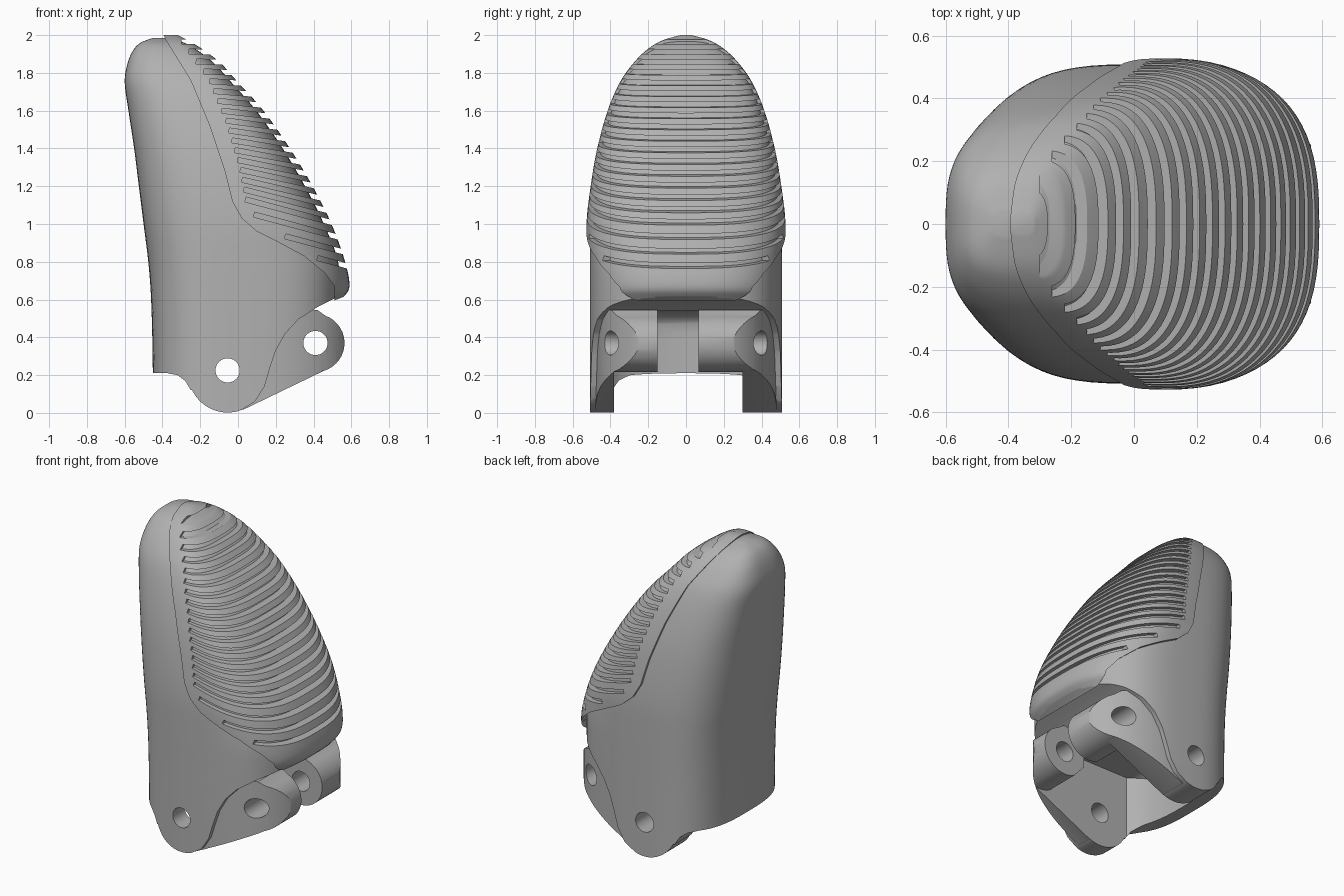
import bpy, bmesh, math
from mathutils import Vector

cube = bpy.data.objects.get("Cube")
if cube:
    bpy.data.objects.remove(cube, do_unlink=True)

grey = bpy.data.materials.new("plain grey")
grey.use_nodes = True
colour = (0.44, 0.44, 0.44, 1)
grey.diffuse_color = colour
grey.node_tree.nodes["Principled BSDF"].inputs["Base Color"].default_value = colour


def finish(name, bm):
    bmesh.ops.recalc_face_normals(bm, faces=bm.faces)
    mesh = bpy.data.meshes.new(name)
    bm.to_mesh(mesh)
    bm.free()
    mesh.materials.append(grey)
    obj = bpy.data.objects.new(name, mesh)
    bpy.context.collection.objects.link(obj)
    return obj


def smooth_rows(rows, steps=5):
    """Catmull-Rom resampling of section rows."""
    rows = [Vector(r) for r in rows]
    padded = [rows[0]] + rows + [rows[-1]]
    out = []
    for a, b, c, d in zip(padded, padded[1:], padded[2:], padded[3:]):
        for i in range(steps):
            t = i / steps
            out.append(b + (c - a) * t / 2 + (a * 2 - b * 5 + c * 4 - d) * t * t / 2
                       + (b * 3 - a - c * 3 + d) * t ** 3 / 2)
    return out + [rows[-1]]


def loft(name, rows, power, sides=80):
    """Stack of rounded sections: height, back, middle, front, half width."""
    bm = bmesh.new()
    rings = []
    for z, back, mid, front, width in smooth_rows(rows):
        ring = []
        for i in range(sides):
            a = math.tau * i / sides
            c, s = math.cos(a), math.sin(a)
            reach = front - mid if c > 0 else mid - back
            x = mid + math.copysign(abs(c) ** (2 / power), c) * reach
            y = math.copysign(abs(s) ** (2 / power), s) * width
            ring.append(bm.verts.new((x, y, z)))
        rings.append(ring)
    for low, high in zip(rings, rings[1:]):
        for i in range(sides):
            j = (i + 1) % sides
            bm.faces.new((low[i], low[j], high[j], high[i]))
    bm.faces.new(rings[0])
    bm.faces.new(rings[-1])
    return finish(name, bm)


def add_prism(bm, points, y0, y1):
    near = [bm.verts.new((x, y0, z)) for x, z in points]
    far = [bm.verts.new((x, y1, z)) for x, z in points]
    bm.faces.new(near)
    bm.faces.new(far)
    for i in range(len(points)):
        j = (i + 1) % len(points)
        bm.faces.new((near[i], near[j], far[j], far[i]))


def prism(name, points, y0=-1, y1=1):
    bm = bmesh.new()
    add_prism(bm, points, y0, y1)
    return finish(name, bm)


def arc(cx, cz, r, start, end, n=20):
    angles = [math.radians(start + (end - start) * i / n) for i in range(n + 1)]
    return [(cx + r * math.cos(a), cz + r * math.sin(a)) for a in angles]


def combine(obj, tool, operation):
    """Apply a boolean and discard the tool."""
    mod = obj.modifiers.new("cut", 'BOOLEAN')
    mod.operation, mod.object, mod.solver = operation, tool, 'EXACT'
    bpy.context.view_layer.update()
    result = bpy.data.meshes.new_from_object(
        obj.evaluated_get(bpy.context.evaluated_depsgraph_get()))
    obj.modifiers.clear()
    obj.data = result
    bpy.data.objects.remove(tool, do_unlink=True)


HINGE, LUG = (-0.055, 0.225), (0.41, 0.37)


def drill(obj):
    for centre in (HINGE, LUG):
        combine(obj, prism("drill", arc(*centre, 0.064, 0, 350, 35)), 'DIFFERENCE')


# Main shell of the fingertip
shell = loft("shell", [
    (-.05, -.45, 0, .53, .508), (.3, -.452, 0, .53, .508), (.6, -.46, 0, .54, .508),
    (.8, -.475, 0, .53, .508), (1, -.5, 0, .455, .505), (1.2, -.525, -.03, .355, .485),
    (1.4, -.55, -.08, .237, .45), (1.6, -.58, -.15, .097, .395), (1.75, -.6, -.22, -.035, .335),
    (1.85, -.585, -.29, -.125, .265), (1.92, -.555, -.34, -.215, .195),
    (1.96, -.515, -.38, -.285, .13), (1.985, -.45, -.4, -.35, .04)], 3)
outline = [(-.8, .21), (-.37, .21), (-.32, .2), (-.28, .17), (-.25, .12)]
outline += arc(-.055, .21, .208, 205, 290) + [
    (.09, .06), (.14, .14), (.17, .24), (.2, .33), (.25, .42), (.32, .495), (.42, .56),
    (.5, .6), (.56, .63), (.8, .63), (.8, 2.2), (-.8, 2.2)]
combine(shell, prism("outline", outline), 'INTERSECT')

# Joint cavity, open below and in front, rounded towards the back
cavity = prism("cavity", [(-.5, -.2), (-.37, .42)] + arc(-.25, .42, .12, 180, 90, 10)
               + [(.9, .54), (.9, -.2)], -.38, .3)
combine(cavity, loft("bowl", [(-.3, -.37, 0, 2, .47), (.8, -.37, 0, 2, .47)], 2.5), 'INTERSECT')
combine(shell, cavity, 'DIFFERENCE')
drill(shell)

# Pivot lugs, recessed from the shell
plate = [(-.05, .004), (.03, .018)] + arc(*LUG, .152, -64, 95) + [(.2, .5), (0, .35)]
barrel = arc(*LUG, .154, -120, 70) + [(.42, .545), (.26, .545), (.26, .32)]
for name, side, plate_in, barrel_in in (("front_lug", -1, -.38, -.15), ("back_lug", 1, .3, .065)):
    lug = prism(name, plate, plate_in, side)
    combine(lug, prism("barrel", barrel, barrel_in, side), 'UNION')
    core = loft("core", [(-.1, -.4, 0, .615, .48), (.7, -.4, 0, .615, .48)], 2.5)
    combine(lug, core, 'INTERSECT')
    drill(lug)

# Gripping pad with a plain rim
pad = loft("grip_pad", [
    (.565, -.4, .1, .51, .47), (.61, -.4, .1, .555, .495), (.67, -.4, .1, .59, .505),
    (.8, -.4, .1, .567, .52), (1, -.4, .08, .495, .527), (1.2, -.4, .04, .395, .505),
    (1.4, -.42, -.02, .275, .47), (1.6, -.45, -.1, .135, .415), (1.75, -.48, -.19, 0, .35),
    (1.85, -.49, -.25, -.09, .28), (1.92, -.48, -.3, -.18, .21),
    (1.97, -.45, -.33, -.26, .13), (2, -.4, -.35, -.32, .03)], 2.7)
seam = [(-.44, 2.1), (-.38, 1.97), (-.25, 1.76), (-.15, 1.52), (-.07, 1.28), (-.03, 1.12),
        (.02, 1.03), (.1, .96), (.22, .9), (.35, .83), (.46, .74), (.51, .67), (.51, .595),
        (.56, .615), (.8, .72), (.8, 2.1)]
combine(pad, prism("seam", seam), 'INTERSECT')

# Slots fan out from the rim, evenly spaced in height, and leave the ridges
rim = [Vector(p) for p in ((.04, 1.13), (.01, 1.3), (-.06, 1.54), (-.16, 1.78), (-.3, 1.965))]
starts = [(Vector(p), -15) for p in ((.42, .82), (.25, .935), (.085, 1.05))]
COUNT = 17
for i in range(COUNT):
    t = i / (COUNT - 1)
    z = rim[0].y + (rim[-1].y - rim[0].y) * t
    low, high = next((a, b) for a, b in zip(rim, rim[1:]) if z <= b.y + 0.001)
    starts.append((low.lerp(high, (z - low.y) / (high.y - low.y)), -15 * (1 - t)))
bm = bmesh.new()
for start, angle in starts:
    a = math.radians(angle)
    along = Vector((math.cos(a), math.sin(a)))
    up = Vector((-along.y, along.x)) * 0.013
    end = start + along
    add_prism(bm, [start - up, end - up, end + up, start + up], -1, 1)
combine(pad, finish("slots", bm), 'DIFFERENCE')

# Smooth shading with crisp edges
for obj in bpy.context.collection.objects:
    if obj.type == 'MESH':
        obj.select_set(True)
        bpy.context.view_layer.objects.active = obj
bpy.ops.object.shade_smooth_by_angle(angle=math.radians(32))
